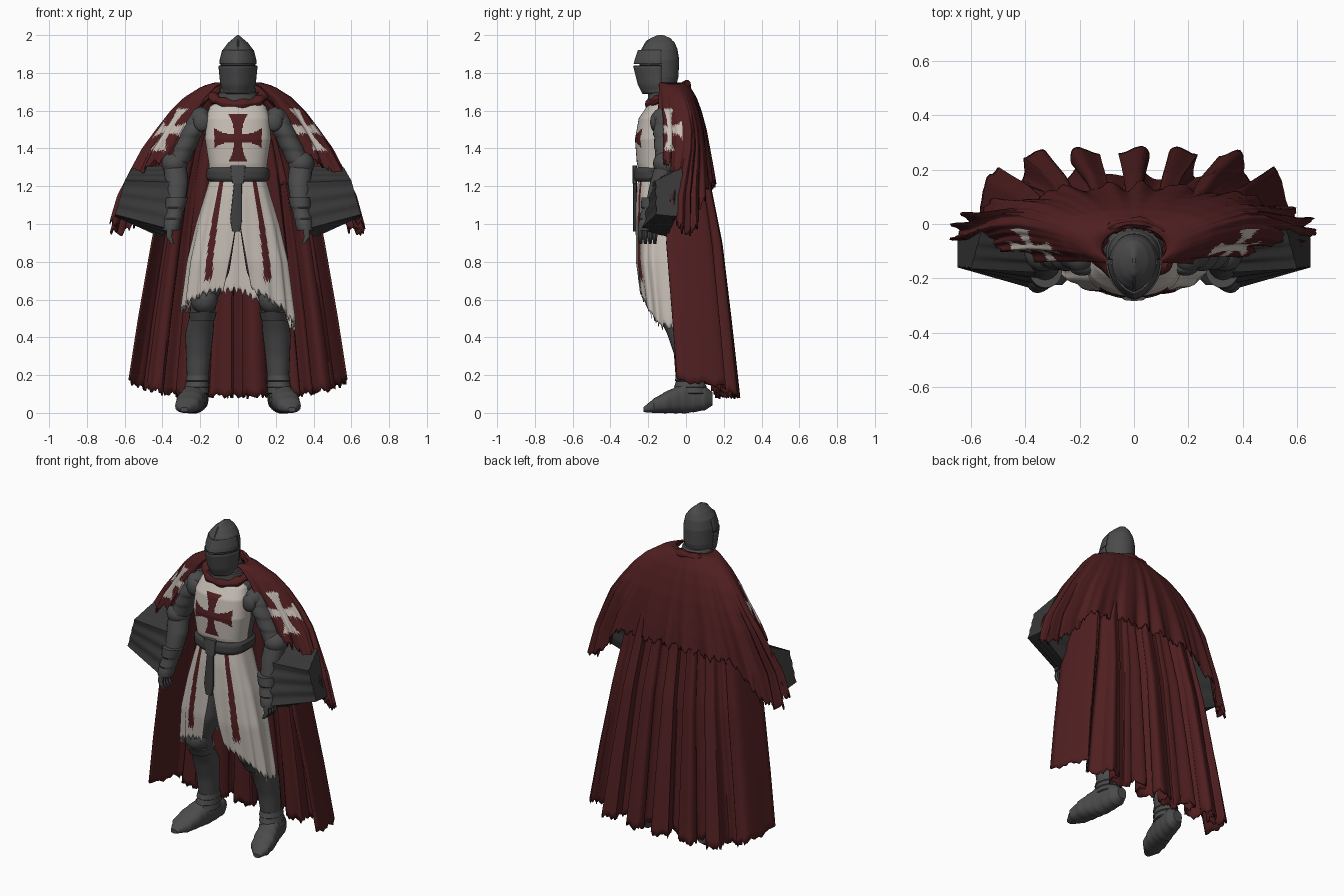
import bpy, bmesh
from math import sin, cos, pi, radians, copysign
from mathutils import Vector

old = bpy.data.objects.get("Cube")
if old:
    bpy.data.objects.remove(old, do_unlink=True)


def material(name, r, g, b):
    m = bpy.data.materials.new(name)
    m.use_nodes = True
    m.diffuse_color = (r, g, b, 1)
    bsdf = next(n for n in m.node_tree.nodes if n.type == 'BSDF_PRINCIPLED')
    bsdf.inputs["Base Color"].default_value = (r, g, b, 1)
    bsdf.inputs["Roughness"].default_value = 0.8
    return m


steel = material("dark steel", .07, .07, .072)
lining = material("charcoal lining", .038, .038, .038)
leather = material("grey leather", .052, .05, .051)
red = material("deep red cloth", .08, .0135, .0145)
white = material("off white cloth", .56, .51, .46)


def profile(rows, t):
    """Interpolate the columns of a table keyed by its first column."""
    rows = sorted(rows)
    t = min(max(t, rows[0][0]), rows[-1][0])
    for lo, hi in zip(rows, rows[1:]):
        if t <= hi[0]:
            k = (t - lo[0]) / (hi[0] - lo[0])
            return [p + (q - p) * k for p, q in zip(lo[1:], hi[1:])]


def sheet(name, f, nu, nv, mats, rule=None, closed=False, caps=False,
          thick=0, mirror=False, angle=35):
    """Surface from f(u, v); rule(centre, u, v) picks the material slot."""
    bm = bmesh.new()
    cols = nu if closed else nu + 1
    grid = [[bm.verts.new(f(i / nu, j / nv)) for i in range(cols)] for j in range(nv + 1)]
    for j in range(nv):
        for i in range(nu):
            k = (i + 1) % cols
            face = bm.faces.new((grid[j][i], grid[j][k], grid[j + 1][k], grid[j + 1][i]))
            if rule:
                centre = face.calc_center_median()
                face.material_index = int(rule(centre, (i + .5) / nu, (j + .5) / nv))
    if caps:
        bm.faces.new(grid[0])
        bm.faces.new(grid[-1])
    bmesh.ops.recalc_face_normals(bm, faces=bm.faces)
    mesh = bpy.data.meshes.new(name)
    bm.to_mesh(mesh)
    bm.free()
    for m in mats:
        mesh.materials.append(m)
    ob = bpy.data.objects.new(name, mesh)
    bpy.context.collection.objects.link(ob)
    if thick:
        ob.modifiers.new("thickness", 'SOLIDIFY').thickness = thick
    if mirror:
        ob.modifiers.new("other side", 'MIRROR')
    bpy.ops.object.select_all(action='DESELECT')
    ob.select_set(True)
    bpy.context.view_layer.objects.active = ob
    bpy.ops.object.shade_smooth_by_angle(angle=radians(angle))


def loft(name, rows, mats, axis='z', power=1, n=24, nv=24, rule=None,
         mirror=False, lames=0, flare=.1):
    """Rows are (position, centre x, half width, low, high) along an axis."""
    start, end = rows[0][0], rows[-1][0]

    def f(u, v):
        t = start + (end - start) * v
        cx, rx, lo, hi = profile(rows, t)
        s, c = sin(2 * pi * u), cos(2 * pi * u)
        k = 1 + flare * ((v * lames) % 1) if lames else 1
        x = cx + rx * k * s
        w = (lo + hi) / 2 + (hi - lo) / 2 * k * copysign(abs(c) ** power, c)
        return Vector((x, w, t) if axis == 'z' else (x, t, w))
    sheet(name, f, n, nv, mats, rule, True, True, mirror=mirror)


def ball(name, centre, size, mat):
    def f(u, v):
        t, a = pi * (.03 + .94 * v), 2 * pi * u
        d = (sin(t) * cos(a), sin(t) * sin(a), cos(t))
        return Vector([c + s * q for c, s, q in zip(centre, size, d)])
    sheet(name, f, 20, 12, [mat], closed=True, caps=True, mirror=True)


def flared_cross(a, b, size):
    near, far = sorted((abs(a), abs(b)))
    return far < size and near < size * (.17 + .26 * (far / size) ** 3)


def jag(t):
    return .016 * sin(t * 37) + .012 * sin(t * 91 + 1)


# Torso with white front panel and chest cross
def torso_rule(c, u, v):
    if c.y > -.13:
        return 0
    return 2 if flared_cross(c.x, c.z - 1.455, .125) else 1


loft("torso", [(1.24, 0, .15, -.24, -.01), (1.32, 0, .155, -.26, 0), (1.45, 0, .175, -.27, .02),
               (1.56, 0, .17, -.25, .02), (1.62, 0, .15, -.21, .01), (1.66, 0, .1, -.18, 0)],
     [steel, white, red], power=.6, n=200, nv=64, rule=torso_rule)

# Split skirt with ragged hem and stripes, longer on the left
SKIRT = [(1.27, .14, -.25, -.01), (1.15, .175, -.262, 0), (1, .22, -.265, .01),
         (.8, .265, -.265, .01), (.5, .3, -.23, .02)]


def skirt(u, v):
    s = sin(2 * pi * u)
    hem = .65 - .1 * s * s - .1 * max(0, s) + jag(u * 9)
    z = 1.27 + (hem - 1.27) * v
    rx, lo, hi = profile(SKIRT, z)
    gap = .05 + .22 * max(0, 1 - z) / .35
    a = gap + 2 * (pi - gap) * u
    k = 1 + .035 * v * sin(a * 15)
    c = copysign(abs(cos(a)) ** .65, cos(a))
    return Vector((rx * k * sin(a), (lo + hi) / 2 - (hi - lo) / 2 * c * min(k, 1.01), z))


def skirt_rule(c, u, v):
    rx = profile(SKIRT, c.z)[0]
    return c.y < -.13 and c.z > .7 and abs(abs(c.x) / rx - .57) < .07


sheet("skirt", skirt, 220, 30, [white, red], skirt_rule, thick=.008)

# Belt, buckle and hanging strap
loft("belt", [(1.225, 0, .15, -.265, .005), (1.24, 0, .168, -.277, .02),
              (1.285, 0, .168, -.277, .02), (1.3, 0, .15, -.265, .005)], [leather], power=.65, n=48, nv=8)
loft("buckle", [(1.215, 0, .03, -.283, -.26), (1.31, 0, .04, -.283, -.26)], [steel], power=.4, nv=4)
loft("strap", [(.96, -.01, .02, -.28, -.262), (1.02, -.01, .032, -.28, -.262),
               (1.23, 0, .02, -.28, -.26)], [leather], power=.4, nv=12)

# Helmet with dark eye slit, visor and brow
loft("helmet", [(1.7, 0, .08, -.225, -.06), (1.78, 0, .09, -.24, -.04), (1.87, 0, .092, -.25, -.036),
                (1.925, 0, .079, -.235, -.045), (1.96, 0, .052, -.21, -.06),
                (1.985, 0, .022, -.185, -.085), (2, 0, .005, -.15, -.12)],
     [steel, lining], n=32, nv=60, rule=lambda c, u, v: 1.835 < c.z < 1.85 and c.y < -.15)


def face_plate(name, rows):
    """Front plate drawn out to a vertical centre ridge."""
    def f(u, v):
        z = rows[0][0] + (rows[-1][0] - rows[0][0]) * v
        rx, tip = profile(rows, z)
        side = 2 * u - 1
        x = rx * sin(side * pi / 2)
        return Vector((x, tip + (-.13 - tip) * abs(side) ** 1.5, z))
    sheet(name, f, 24, 12, [steel], thick=.006, angle=25)


face_plate("visor", [(1.69, .07, -.225), (1.74, .088, -.25), (1.838, .098, -.274)])
face_plate("brow", [(1.848, .098, -.277), (1.87, .097, -.272), (1.92, .084, -.255)])
loft("helmet_crest", [(-.25, 0, .005, 1.86, 1.9), (-.21, 0, .006, 1.93, 1.972), (-.14, 0, .006, 1.96, 2),
                      (-.07, 0, .006, 1.93, 1.97), (-.04, 0, .004, 1.86, 1.89)], [steel], axis='y', n=12)
loft("gorget", [(1.6, 0, .13, -.21, .01), (1.67, 0, .105, -.2, -.01), (1.75, 0, .08, -.19, -.035)],
     [steel], lames=3, flare=.06)


# Rolled collar around the neck
def collar(u, v):
    a, b = 2 * pi * u, 2 * pi * v
    r = .026 * (1 + .2 * sin(a * 9))
    d = 1 + r * cos(b) / .13
    return Vector((.135 * d * sin(a), -.095 + .1 * d * cos(a), 1.683 + .05 * cos(a) + r * sin(b)))


sheet("collar", collar, 64, 10, [red], closed=True)

# Shoulder mantle, spreading into wide sleeves, with side crosses
# Rows are (height, half width, side y, front y, back y)
MANTLE = [(1.75, .12, -.09, -.16, -.01), (1.73, .19, -.06, -.165, .02), (1.67, .285, -.02, -.175, .055),
          (1.6, .355, 0, -.18, .08), (1.5, .43, .015, -.18, .105), (1.4, .5, .01, -.18, .12),
          (1.3, .55, -.01, -.17, .133), (1.15, .62, -.04, -.17, .148), (.95, .67, -.05, -.17, .165)]
HEM = [(0, 1.22), (40, 1.2), (58, 1), (74, .95), (92, 1.01), (106, 1.08), (118, 1.3), (142, 1.38)]
SPREAD = 142


def mantle(u, v):
    deg = (2 * u - 1) * SPREAD
    a = radians(deg)
    hem = profile(HEM, abs(deg))[0] + jag(u * 9)
    z = 1.75 + (hem - 1.75) * v
    rx, side, front, back = profile(MANTLE, z)
    fold = v * (.09 * sin(a * 21 + 2 * sin(a * 5)) + .03 * sin(a * 41))
    c = cos(a)
    depth = back - side if c > 0 else side - front
    return Vector((rx * (1 + .35 * fold) * sin(a), side + depth * (1 + fold) * c, z))


def mantle_rule(c, u, v):
    return flared_cross((abs(2 * u - 1) * SPREAD - 121) * .0052, c.z - 1.5, .11)


sheet("mantle", mantle, 300, 50, [red, white], mantle_rule, thick=.01)

# Long pleated cape
CAPE = [(1.7, .14, -.02, -.04), (1.6, .24, .045, -.02), (1.4, .34, .085, -.05), (1.2, .4, .11, -.08),
        (.9, .46, .16, -.09), (.5, .53, .195, -.05), (.08, .595, .228, -.01)]


def cape(u, v):
    s = 2 * u - 1
    z = 1.7 + (.09 + .08 * s ** 4 + .6 * jag(u * 7) - 1.7) * v
    w, back, edge = profile(CAPE, z)
    wave = 2 * pi * s / .305
    amp = .006 + .047 * v
    x = w * s + .6 * amp * sin(2 * wave) * (1 - s * s)
    y = back - (back - edge) * abs(s) ** 16 - .03 * v * s * s
    y += amp * cos(wave) * (1 - s ** 16) + .2 * amp * sin(wave * 3.3 + 4 * s)
    return Vector((x, y, z))


sheet("cape", cape, 240, 40, [red], thick=.01)

# Stiff boxy sleeve cuffs
INNER = [(.33, -.18, 1.22), (.35, -.245, .97), (.41, -.1, .93), (.37, -.05, 1.31)]
OUTER = [(.6, -.165, 1.23), (.65, -.16, 1.05), (.65, -.05, 1.04), (.56, -.02, 1.3)]


def cuff(u, v):
    def around(loop):
        i = int(u * 4) % 4
        return Vector(loop[i]).lerp(Vector(loop[(i + 1) % 4]), u * 4 - i)
    p = around(INNER).lerp(around(OUTER), v)
    return p + Vector((0, .012 * sin(u * 12 * pi) ** 2, 0)) * (1 - .5 * v)


sheet("sleeve_cuff", cuff, 64, 24, [lining], closed=True, caps=True, mirror=True)

# Arms, gauntlets and fingers
loft("upper_arm", [(1.6, .2, .055, -.15, -.03), (1.5, .238, .058, -.17, -.04),
                   (1.32, .325, .06, -.16, -.04)], [steel], mirror=True, lames=4)
ball("shoulder_plate", (.2, -.115, 1.56), (.055, .065, .06), steel)
ball("shoulder_disc", (.19, -.165, 1.54), (.045, .025, .05), steel)
ball("elbow_plate", (.335, -.1, 1.32), (.07, .075, .065), steel)
loft("forearm", [(1.33, .335, .06, -.16, -.04), (1.22, .325, .062, -.19, -.07),
                 (1.07, .33, .045, -.22, -.13)], [steel], mirror=True)
loft("gauntlet", [(1.14, .325, .06, -.235, -.11), (1.07, .335, .045, -.235, -.135),
                  (1, .35, .045, -.25, -.15), (.965, .355, .04, -.25, -.16)], [steel], mirror=True, lames=3)
for i in range(4):
    y = -.24 + i * .025
    loft("finger", [(.98, .36, .018, y - .014, y + .014), (.93, .365, .016, y - .013, y + .013),
                    (.895, .345, .01, y - .008, y + .008)], [steel], n=10, nv=8, mirror=True)

# Legs, knee plates and armoured shoes
loft("leg", [(1.05, .09, .09, -.19, -.01), (.75, .14, .095, -.21, -.02), (.6, .18, .07, -.19, -.05),
             (.52, .19, .065, -.15, -.02), (.42, .205, .075, -.1, .06), (.3, .21, .065, -.06, .07),
             (.1, .215, .052, -.03, .09)], [steel], nv=40, mirror=True)
ball("knee_plate", (.18, -.145, .6), (.072, .07, .075), steel)
loft("knee_rim", [(.49, .19, .066, -.16, -.01), (.535, .187, .075, -.185, -.01)], [steel], nv=4, mirror=True)
loft("ankle_plate", [(.2, .213, .058, -.05, .09), (.1, .22, .062, -.06, .11)], [steel], lames=3, mirror=True)
loft("shoe", [(.14, .205, .03, .04, .11), (.1, .21, .052, .015, .14), (0, .228, .06, 0, .16),
              (-.1, .255, .068, 0, .115), (-.17, .27, .06, 0, .075), (-.225, .285, .02, .005, .03)],
     [steel], axis='y', power=.7, nv=40, mirror=True, lames=7, flare=.05)
